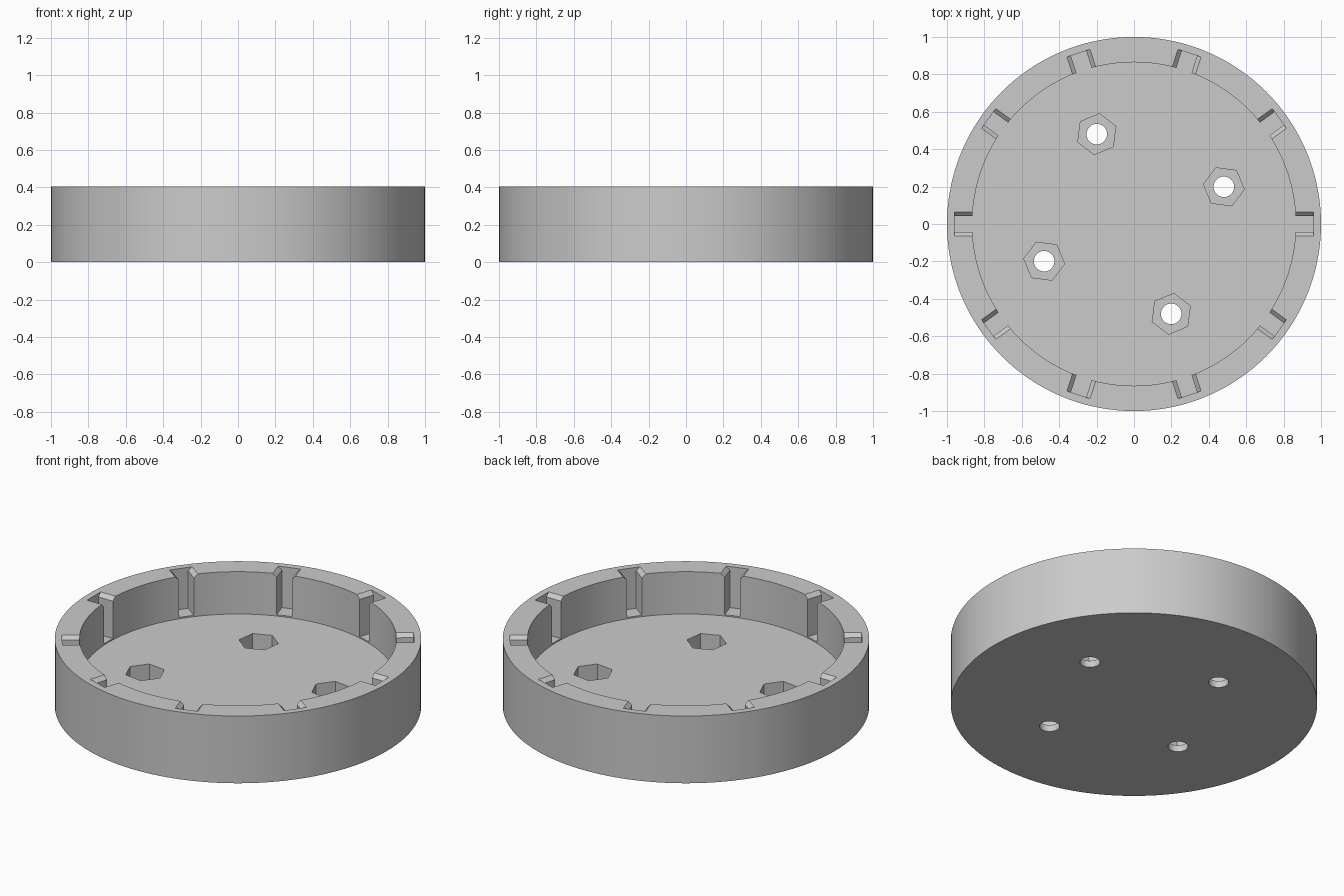
import bpy
import bmesh
from math import radians, cos, sin
from mathutils import Matrix, Vector

cube = bpy.data.objects.get("Cube")
if cube:
    bpy.data.objects.remove(cube, do_unlink=True)

HEIGHT = 0.405
FLOOR = 0.15
INNER_R = 0.865

grey = bpy.data.materials.new("light_grey")
grey.use_nodes = True
colour = (0.6, 0.6, 0.6, 1)
grey.diffuse_color = colour
grey.node_tree.nodes["Principled BSDF"].inputs["Base Color"].default_value = colour


def make_object(name, bm):
    bmesh.ops.recalc_face_normals(bm, faces=bm.faces)
    mesh = bpy.data.meshes.new(name)
    bm.to_mesh(mesh)
    bm.free()
    mesh.materials.append(grey)
    obj = bpy.data.objects.new(name, mesh)
    bpy.context.collection.objects.link(obj)
    return obj


def prism(bm, points, offset):
    """Extrude a closed outline along an offset."""
    face = bm.faces.new([bm.verts.new(p) for p in points])
    top = bmesh.ops.extrude_face_region(bm, geom=[face], use_keep_orig=True)
    verts = [g for g in top["geom"] if isinstance(g, bmesh.types.BMVert)]
    bmesh.ops.translate(bm, verts=verts, vec=offset)


def cylinder(bm, x, y, z0, z1, radius, sides, phase=0):
    ring = [(x + radius * cos(radians(phase + 360 * i / sides)),
             y + radius * sin(radians(phase + 360 * i / sides)), z0) for i in range(sides)]
    prism(bm, ring, (0, 0, z1 - z0))


# Round body
bm = bmesh.new()
cylinder(bm, 0, 0, 0, HEIGHT, 1, 144)
body = make_object("round_tray", bm)

# Cutter for the open bowl
bm = bmesh.new()
cylinder(bm, 0, 0, FLOOR, HEIGHT + 0.1, INNER_R, 144)
cutters = [make_object("bowl_cutter", bm)]

# Cutter for ten rim slots with chamfered top edges
bm = bmesh.new()
half = [(0.043, FLOOR + 0.008), (0.043, HEIGHT - 0.022), (0.087, HEIGHT + 0.022)]
profile = half + [(-y, z) for y, z in reversed(half)]
for i in range(10):
    turn = Matrix.Rotation(radians(36 * i), 3, "Z")
    prism(bm, [turn @ Vector((0.8, y, z)) for y, z in profile], turn @ Vector((0.16, 0, 0)))
cutters.append(make_object("slot_cutter", bm))

# Cutters for four hexagonal nut pockets and the bolt holes below them
pockets, holes = bmesh.new(), bmesh.new()
for i in range(4):
    angle = 22.5 + 90 * i
    x, y = 0.52 * cos(radians(angle)), 0.52 * sin(radians(angle))
    cylinder(pockets, x, y, 0.04, FLOOR + 0.05, 0.11, 6, angle - 30)
    cylinder(holes, x, y, -0.05, 0.1, 0.055, 32)
cutters.append(make_object("nut_pocket_cutter", pockets))
cutters.append(make_object("bolt_hole_cutter", holes))

# Cut the body, then drop the cutters
for cutter in cutters:
    cutter.hide_render = True
    mod = body.modifiers.new(cutter.name, "BOOLEAN")
    mod.operation = "DIFFERENCE"
    mod.solver = "EXACT"
    mod.object = cutter
bpy.context.view_layer.update()
graph = bpy.context.evaluated_depsgraph_get()
result = bpy.data.meshes.new_from_object(body.evaluated_get(graph))
body.modifiers.clear()
body.data = result
result.materials.clear()
result.materials.append(grey)
for cutter in cutters:
    bpy.data.objects.remove(cutter, do_unlink=True)

# Smooth round walls, sharp corners
bpy.ops.object.select_all(action="DESELECT")
body.select_set(True)
bpy.context.view_layer.objects.active = body
bpy.ops.object.shade_smooth_by_angle(angle=radians(25))
